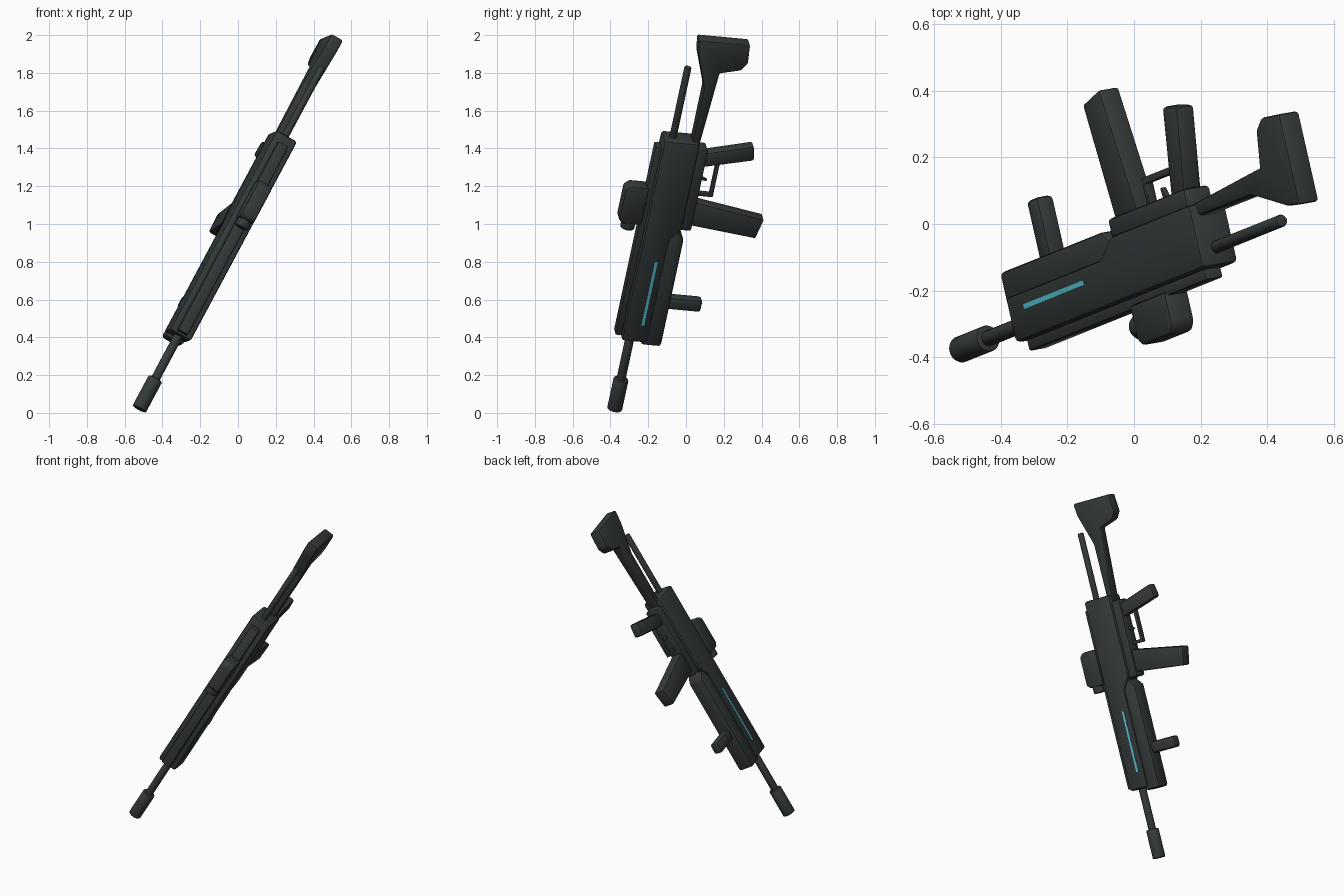
import bpy, bmesh, math
from mathutils import Matrix, Vector

cube = bpy.data.objects.get("Cube")
if cube:
    bpy.data.objects.remove(cube)

# Local frame: u runs from muzzle to stock, d points to the grip side, w is the width
U = Vector((0.4635, 0.186, 0.8665)).normalized()
D = Vector((-0.22, 0.971, -0.091))
D = (D - U * D.dot(U)).normalized()
W = U.cross(D)
FRAME = Matrix((U, D, W)).transposed().to_4x4()
FRAME.translation = W * 0.515


def material(name, color, rough):
    m = bpy.data.materials.new(name)
    m.use_nodes = True
    m.diffuse_color = (*color, 1)
    node = m.node_tree.nodes["Principled BSDF"]
    node.inputs["Base Color"].default_value = (*color, 1)
    node.inputs["Roughness"].default_value = rough
    return m


GUNMETAL = material("dark gunmetal", (0.036, 0.044, 0.043), 0.6)
CYAN = material("cyan light", (0.10, 0.60, 0.70), 0.5)


def finish(bm, name, mat):
    bmesh.ops.recalc_face_normals(bm, faces=bm.faces[:])
    mesh = bpy.data.meshes.new(name)
    bm.to_mesh(mesh)
    bm.free()
    mesh.materials.append(mat)
    ob = bpy.data.objects.new(name, mesh)
    bpy.context.collection.objects.link(ob)
    ob.matrix_world = FRAME
    bpy.ops.object.select_all(action='DESELECT')
    ob.select_set(True)
    bpy.context.view_layer.objects.active = ob
    bpy.ops.object.shade_smooth_by_angle(angle=math.radians(35))
    return ob


def plate(name, profile, half, bevel=0.012, mat=GUNMETAL, mid=0.0):
    """Extrude a (u, d) side profile across the width and round its edges."""
    bm = bmesh.new()
    face = bm.faces.new([bm.verts.new((u, d, mid - half)) for u, d in profile])
    ext = bmesh.ops.extrude_face_region(bm, geom=[face])
    top = [v for v in ext["geom"] if isinstance(v, bmesh.types.BMVert)]
    bmesh.ops.translate(bm, verts=top, vec=(0, 0, 2 * half))
    if bevel:
        bmesh.ops.bevel(bm, geom=bm.edges[:], offset=bevel, segments=2,
                        profile=0.5, affect='EDGES', clamp_overlap=True)
    return finish(bm, name, mat)


def block(name, u0, u1, d0, d1, half, bevel=0.012, mat=GUNMETAL, mid=0.0):
    return plate(name, [(u0, d0), (u1, d0), (u1, d1), (u0, d1)], half, bevel, mat, mid)


def tube(name, u0, u1, d, radius, bevel=0.006):
    """Cylinder along u."""
    bm = bmesh.new()
    place = Matrix.Translation(((u0 + u1) / 2, d, 0)) @ Matrix.Rotation(math.pi / 2, 4, 'Y')
    bmesh.ops.create_cone(bm, cap_ends=True, segments=24, radius1=radius,
                          radius2=radius, depth=u1 - u0, matrix=place)
    rims = [e for e in bm.edges if any(len(f.verts) > 4 for f in e.link_faces)]
    bmesh.ops.bevel(bm, geom=rims, offset=bevel, segments=2, profile=0.5, affect='EDGES')
    return finish(bm, name, GUNMETAL)


# Barrel line
BORE = -0.254
tube("muzzle", -0.295, -0.11, BORE, 0.04)
tube("barrel", -0.13, 0.2, BORE, 0.024)
tube("rear_rod", 1.33, 1.795, BORE, 0.019)

# Body, handguard and lower receiver
plate("body", [(0.15, -0.31), (1.37, -0.31), (1.37, -0.115), (0.85, -0.115),
               (0.77, -0.17), (0.15, -0.17)], 0.064, 0.015)
plate("handguard", [(0.13, -0.2), (0.82, -0.2), (0.83, -0.13), (0.785, -0.09),
                    (0.13, -0.09)], 0.053, 0.015)
block("lower_receiver", 0.835, 1.33, -0.14, -0.06, 0.047)
block("top_rail", 0.165, 1.315, -0.342, -0.3, 0.03, 0.006)

# Sight with front lens tube
plate("sight", [(0.84, -0.33), (0.84, -0.435), (0.86, -0.457), (1.045, -0.457),
                (1.068, -0.43), (1.068, -0.33)], 0.042)
tube("sight_lens", 0.8, 0.86, -0.395, 0.038)

# Magazine and grips
plate("magazine", [(0.865, -0.08), (1.008, -0.08), (0.94, 0.32), (0.822, 0.295)], 0.036, 0.01)
plate("rear_grip", [(1.213, -0.08), (1.3, -0.08), (1.372, 0.182), (1.285, 0.2)], 0.032)
block("front_grip", 0.345, 0.417, -0.11, 0.087, 0.03, 0.014)

# Trigger guard and trigger
plate("trigger_guard", [(1.035, -0.07), (1.055, -0.07), (1.055, 0.004), (1.245, 0.004),
                        (1.245, 0.024), (1.035, 0.024)], 0.014, 0.003)
plate("trigger", [(1.13, -0.07), (1.155, -0.07), (1.135, -0.025), (1.125, -0.025)], 0.008, 0.002)

# Shoulder stock
plate("stock", [(1.33, -0.152), (1.7, -0.153), (1.9, -0.225), (1.98, -0.235),
                (1.98, 0.045), (1.865, 0.055), (1.82, 0.025), (1.79, -0.085),
                (1.33, -0.112)], 0.036, 0.01)

# Glowing strip on each side of the body
for side, label in ((1, "right"), (-1, "left")):
    block("light_strip_" + label, 0.257, 0.645, -0.224, -0.209, 0.002, 0, CYAN, side * 0.064)
